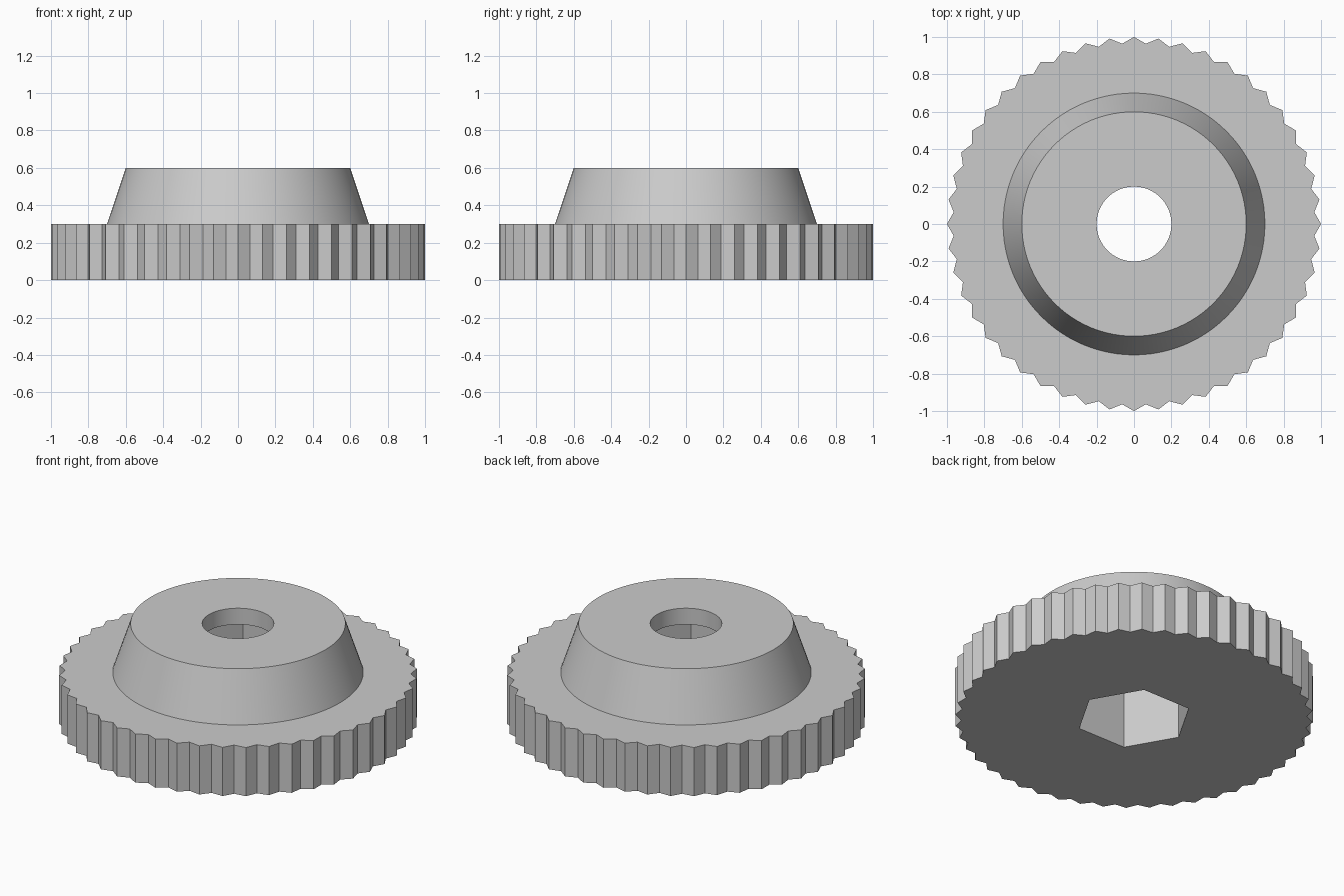
import bpy
import bmesh
from math import cos, pi, radians

SEGMENTS = 96  # two steps per knurl tooth, sixteen per socket side

default_cube = bpy.data.objects.get("Cube")
if default_cube:
    bpy.data.objects.remove(default_cube, do_unlink=True)

grey = bpy.data.materials.new("plain grey")
grey.use_nodes = True
colour = (0.6, 0.6, 0.6, 1)
grey.diffuse_color = colour
grey.node_tree.nodes["Principled BSDF"].inputs["Base Color"].default_value = colour


def circle(radius):
    return lambda i: radius


def knurl(i):
    """Tooth tips on even steps, valleys on odd steps."""
    return 0.966 if i % 2 else 1.0


def hexagon(i):
    """Hexagon with a corner on the x axis."""
    angle = (i * 2 * pi / SEGMENTS) % (pi / 3) - pi / 6
    return 0.325 * cos(pi / 6) / cos(angle)


# Closed cross-section: knurled rim, tapered hub, bore, nut socket
sections = [
    (knurl, 0), (knurl, 0.3),
    (circle(0.7), 0.3), (circle(0.6), 0.6),
    (circle(0.2), 0.6), (circle(0.2), 0.5),
    (hexagon, 0.5), (hexagon, 0),
]

bm = bmesh.new()
rings = []
for outline, z in sections:
    ring = []
    for i in range(SEGMENTS):
        a = 2 * pi * i / SEGMENTS
        r = outline(i)
        ring.append(bm.verts.new((r * cos(a), r * cos(a - pi / 2), z)))
    rings.append(ring)

# Skin each ring to the next, closing back onto the first
for k, lower in enumerate(rings):
    upper = rings[(k + 1) % len(rings)]
    for i in range(SEGMENTS):
        j = (i + 1) % SEGMENTS
        bm.faces.new((lower[i], lower[j], upper[j], upper[i]))
bmesh.ops.recalc_face_normals(bm, faces=bm.faces)

mesh = bpy.data.meshes.new("knurled_thumb_nut")
bm.to_mesh(mesh)
bm.free()
mesh.materials.append(grey)
nut = bpy.data.objects.new("knurled_thumb_nut", mesh)
bpy.context.collection.objects.link(nut)

# Smooth round surfaces, crisp teeth and rims
bpy.context.view_layer.objects.active = nut
nut.select_set(True)
bpy.ops.object.shade_smooth_by_angle(angle=radians(30))
